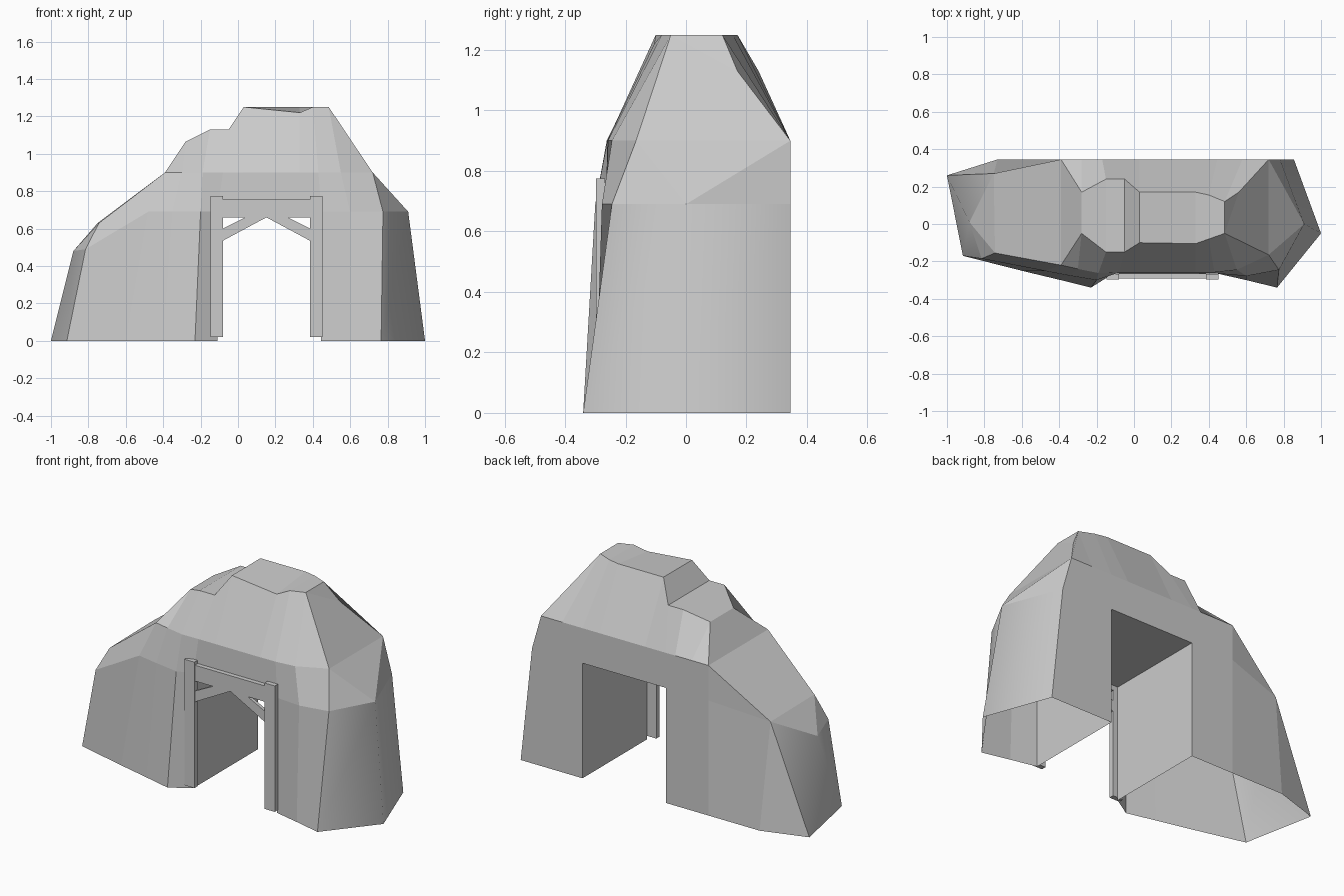
import bpy, bmesh

if "Cube" in bpy.data.objects:
    bpy.data.objects.remove(bpy.data.objects["Cube"])

BACK, Z1, Z2 = 0.345, 0.69, 0.90


def make_object(name, bm):
    bmesh.ops.recalc_face_normals(bm, faces=bm.faces)
    me = bpy.data.meshes.new(name)
    bm.to_mesh(me)
    bm.free()
    ob = bpy.data.objects.new(name, me)
    bpy.context.collection.objects.link(ob)
    return ob


def prism(name, pts, y0, y1):
    """Extrude an x-z outline from y0 to y1."""
    bm = bmesh.new()
    f = bm.faces.new([bm.verts.new((x, y0, z)) for x, z in pts])
    ext = bmesh.ops.extrude_face_region(bm, geom=[f])["geom"]
    for v in ext:
        if isinstance(v, bmesh.types.BMVert):
            v.co.y = y1
    return make_object(name, bm)


# Rock cross-sections, left to right:
# base x,y | mid x,y | shoulder x,y | crest x, front y, back y, z | back x
sections = [
    (-.60, -.25, -.48, -.25, -.39, -.22, -.39, -.22, BACK, Z2, -.39),
    (-.40, -.298, -.35, -.275, -.30, -.24, -.28, -.05, .17, 1.065, -.28),
    (-.23, -.34, -.20, -.30, -.19, -.262, -.15, -.15, .24, 1.13, -.17),
    (-.11, -.265, -.11, -.265, -.08, -.26, -.05, -.15, .24, 1.13, -.11),
    (.03, -.265, .03, -.265, .03, -.26, .03, -.10, .17, 1.25, .03),
    (.33, -.265, .33, -.265, .33, -.26, .33, -.105, .17, 1.25, .33),
    (.445, -.265, .445, -.265, .43, -.258, .40, -.08, .155, 1.25, .445),
    (.60, -.30, .60, -.278, .55, -.245, .485, -.05, .12, 1.25, .58),
]


def ring(s):
    x0, y0, x1, y1, x2, y2, tx, ty, by, tz, bx = s
    return [(x0, y0, 0), (x1, y1, Z1), (x2, y2, Z2), (tx, ty, tz),
            (tx, by, tz), (bx, BACK, Z2), (bx, BACK, Z1), (bx, BACK, 0)]


lf, lb = (-.743, -.155, .63), (-.75, .27, .63)
left = [(-.915, -.17, 0), (-.815, -.185, .49), lf, lf, lb, lb, lb, (-.73, BACK, 0)]
right = [(.765, -.34, 0), (.775, -.245, Z1), (.72, -.165, Z2), (.485, -.05, 1.25),
         (.56, .17, 1.13), (.72, BACK, Z2), (.78, BACK, Z1), (.855, BACK, 0)]
P = [left] + [ring(s) for s in sections] + [right]
P[6][3] = (.33, -.105, 1.22)

bm = bmesh.new()
cache = {}


def face(*pts, smooth=False):
    vs = []
    for p in pts:
        if p not in cache:
            cache[p] = bm.verts.new(p)
        if cache[p] not in vs:
            vs.append(cache[p])
    if len(vs) > 2:
        bm.faces.new(vs).smooth = smooth


# Rock skin, open underneath and between sections 4 and 7 for the gateway
for i in range(9):
    gate = 4 <= i <= 6
    a, b = P[i], P[i + 1]
    for r in range(7):
        if not (gate and r in (0, 6)):
            face(a[r], b[r], b[r + 1], a[r + 1])
    if gate:
        face(a[1], b[1], b[6], a[6])
for i in (4, 7):
    face(P[i][0], P[i][1], P[i][6], P[i][7])

# Rounded left end
A, M = (-1, .26, 0), (-.88, .01, .48)
L = P[0]
face(L[0], A, M, L[1], smooth=True)
face(A, L[5], M, smooth=True)
face(L[1], M, L[2])
face(M, L[5], L[2])
face(A, L[7], L[5])

# Rounded right end
R0, N = (1, -.05, 0), (.91, 0, Z1)
R = P[9]
face(R[0], R0, N, R[1], smooth=True)
face(R0, R[7], R[6], N, smooth=True)
face(R[1], N, R[2])
face(N, R[5], R[2])
face(N, R[6], R[5])
face(R[2], R[5], R[4], R[3])

make_object("rock_arch", bm)

# Timber gate frame, mirrored about the gateway centre
CX = 0.152
for side, s in (("left", -1), ("right", 1)):
    def out(pts):
        return [(CX + s * d, z) for d, z in pts]
    prism(side + "_post", out([(.233, .02), (.30, .02), (.30, .775), (.233, .775)]), -.297, -.268)
    prism(side + "_brace", out([(0, .66), (.233, .535), (.233, .60), (.113, .66)]), -.29, -.27)
prism("lintel_beam", [(CX - .233, .66), (CX + .233, .66), (CX + .233, .755), (CX - .233, .755)], -.292, -.265)
